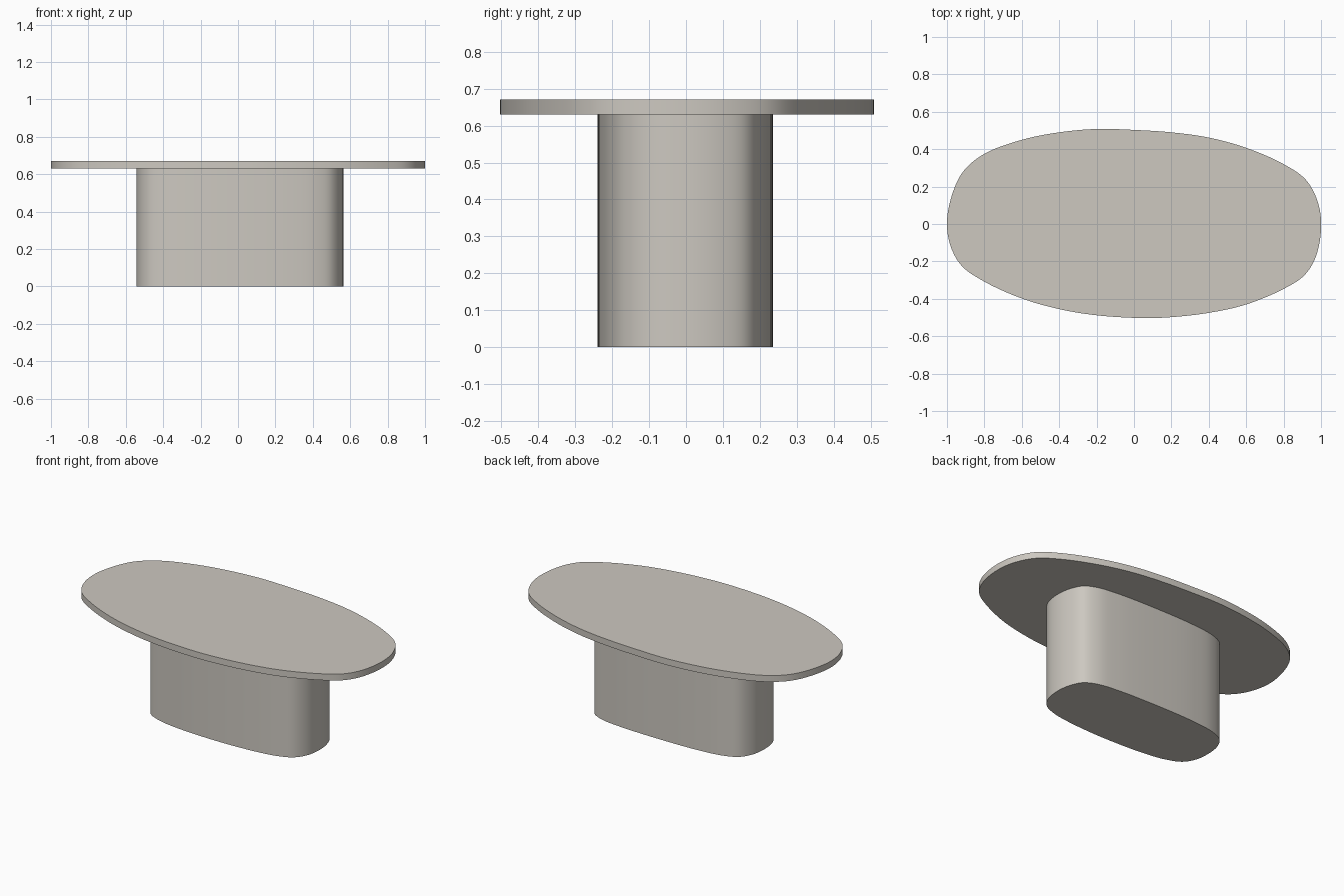
import bpy, bmesh, math
from mathutils import Vector

if "Cube" in bpy.data.objects:
    bpy.data.objects.remove(bpy.data.objects["Cube"])

# One warm grey material for the whole table
stone = bpy.data.materials.new("warm_grey")
stone.diffuse_color = (0.61, 0.58, 0.53, 1.0)
stone.use_nodes = True
stone.node_tree.nodes["Principled BSDF"].inputs["Base Color"].default_value = stone.diffuse_color


def smooth_loop(points, steps=8):
    """Closed centripetal Catmull-Rom loop through a few outline points."""
    pts = [Vector(p) for p in points]
    n, out = len(pts), []
    for i in range(n):
        a, b, c, d = (pts[(i + k - 1) % n] for k in range(4))
        t0 = 0.0
        t1 = t0 + math.sqrt((b - a).length)
        t2 = t1 + math.sqrt((c - b).length)
        t3 = t2 + math.sqrt((d - c).length)
        for s in range(steps):
            t = t1 + (t2 - t1) * s / steps
            a1 = a.lerp(b, (t - t0) / (t1 - t0))
            a2 = b.lerp(c, (t - t1) / (t2 - t1))
            a3 = c.lerp(d, (t - t2) / (t3 - t2))
            b1 = a1.lerp(a2, (t - t0) / (t2 - t0))
            b2 = a2.lerp(a3, (t - t1) / (t3 - t1))
            out.append(b1.lerp(b2, (t - t1) / (t2 - t1)))
    return out


def slab(name, outline, z0, z1):
    """Extrude a smooth outline between two heights."""
    bm = bmesh.new()
    loop = smooth_loop(outline)
    low = [bm.verts.new((p.x, p.y, z0)) for p in loop]
    high = [bm.verts.new((p.x, p.y, z1)) for p in loop]
    bm.faces.new(high)
    bm.faces.new(low[::-1])
    n = len(loop)
    for i in range(n):
        j = (i + 1) % n
        bm.faces.new((low[i], low[j], high[j], high[i]))
    bmesh.ops.recalc_face_normals(bm, faces=bm.faces)
    mesh = bpy.data.meshes.new(name)
    bm.to_mesh(mesh)
    bm.free()
    mesh.materials.append(stone)
    obj = bpy.data.objects.new(name, mesh)
    bpy.context.collection.objects.link(obj)
    bpy.ops.object.select_all(action='DESELECT')
    obj.select_set(True)
    bpy.context.view_layer.objects.active = obj
    bpy.ops.object.shade_smooth_by_angle(angle=math.radians(35))
    return obj


# Pebble-shaped top, counter-clockwise from the right end
slab("table_top", [
    (1.0, -0.03), (0.985, 0.11), (0.92, 0.235), (0.80, 0.32), (0.60, 0.407),
    (0.40, 0.462), (0.20, 0.49), (0.0, 0.503), (-0.20, 0.508), (-0.40, 0.49),
    (-0.60, 0.45), (-0.80, 0.375), (-0.91, 0.285), (-0.97, 0.165),
    (-1.0, 0.01), (-0.98, -0.12), (-0.92, -0.225), (-0.80, -0.308),
    (-0.60, -0.398), (-0.40, -0.455), (-0.20, -0.488), (0.05, -0.503),
    (0.20, -0.498), (0.40, -0.475), (0.60, -0.43), (0.80, -0.347),
    (0.91, -0.275), (0.97, -0.18),
], 0.63, 0.67)

# Solid rounded pedestal
slab("pedestal", [
    (0.564, 0.0), (0.552, 0.09), (0.515, 0.165), (0.44, 0.205), (0.30, 0.226),
    (0.0, 0.236), (-0.25, 0.23), (-0.40, 0.21), (-0.485, 0.172),
    (-0.53, 0.10), (-0.544, 0.0), (-0.532, -0.09), (-0.49, -0.158),
    (-0.40, -0.20), (-0.25, -0.226), (0.05, -0.239), (0.30, -0.226),
    (0.42, -0.205), (0.50, -0.169), (0.548, -0.10),
], 0.0, 0.63)
